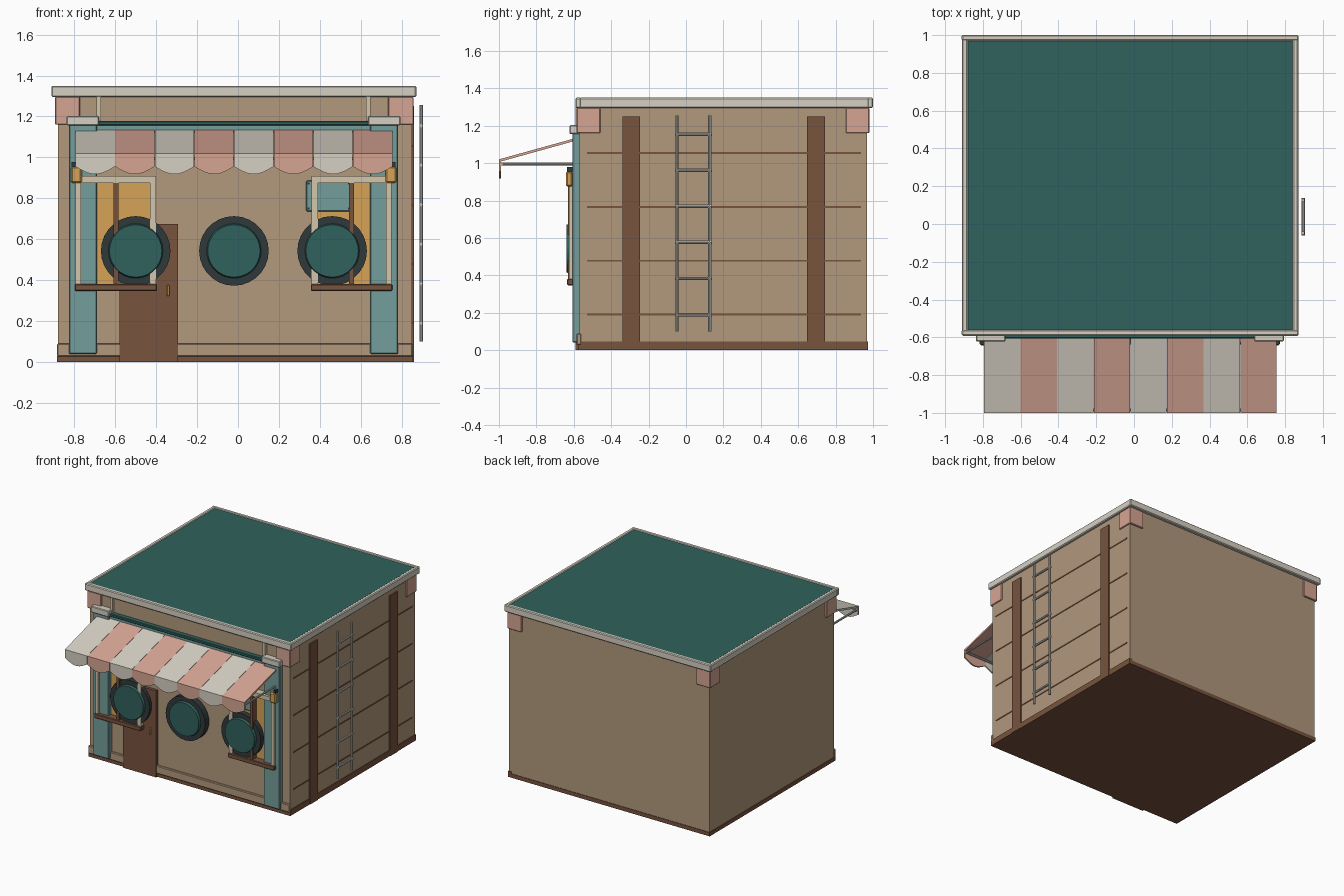
import bpy, bmesh, math
from mathutils import Vector

if "Cube" in bpy.data.objects:
    bpy.data.objects.remove(bpy.data.objects["Cube"])


def mat(name, r, g, b):
    m = bpy.data.materials.new(name)
    lin = [((c / 255 + 0.055) / 1.055) ** 2.4 for c in (r, g, b)]
    m.diffuse_color = (*lin, 1)
    m.use_nodes = True
    m.node_tree.nodes["Principled BSDF"].inputs["Base Color"].default_value = m.diffuse_color
    return m


TAN = mat("tan plaster", 178, 152, 125)
WHITE = mat("off white", 214, 208, 196)
PINK = mat("salmon pink", 214, 165, 147)
TEAL = mat("light teal", 116, 157, 155)
DEEP = mat("deep teal", 48, 97, 93)
BROWN = mat("wood brown", 120, 83, 62)
GOLD = mat("amber", 214, 163, 87)
DARK = mat("charcoal", 48, 56, 58)
CREAM = mat("cream", 212, 199, 172)
GREY = mat("pale metal", 190, 190, 184)


def finish(name, bm, m):
    bmesh.ops.recalc_face_normals(bm, faces=bm.faces)
    me = bpy.data.meshes.new(name)
    bm.to_mesh(me)
    bm.free()
    me.materials.append(m)
    ob = bpy.data.objects.new(name, me)
    bpy.context.collection.objects.link(ob)
    return ob


def box(name, x, y, z, m, bevel=0):
    bm = bmesh.new()
    bmesh.ops.create_cube(bm, size=1)
    for v in bm.verts:
        v.co = [(a + b) / 2 + c * (b - a) for (a, b), c in zip((x, y, z), v.co)]
    ob = finish(name, bm, m)
    if bevel:
        b = ob.modifiers.new("bevel", 'BEVEL')
        b.width, b.segments = bevel, 1
    return ob


def rod(name, p, q, r, m, sides=8, r2=None):
    p, q = Vector(p), Vector(q)
    bm = bmesh.new()
    bmesh.ops.create_cone(bm, cap_ends=True, segments=sides, radius1=r,
                          radius2=r if r2 is None else r2, depth=(q - p).length)
    rot = (q - p).to_track_quat('Z', 'Y')
    for v in bm.verts:
        v.co = rot @ v.co + (p + q) / 2
    return finish(name, bm, m)


def prism(name, pts, a, b, axis, m):
    """Extrude a closed outline along x (points are y,z) or y (points are x,z)."""
    bm = bmesh.new()
    def place(p, t):
        return (t, p[0], p[1]) if axis == 'x' else (p[0], t, p[1])
    f = bm.faces.new([bm.verts.new(place(p, a)) for p in pts])
    ext = bmesh.ops.extrude_face_region(bm, geom=[f])
    for v in ext['geom']:
        if isinstance(v, bmesh.types.BMVert):
            v.co['xyz'.index(axis)] = b
    return finish(name, bm, m)


# Walls and base
box("walls", (-0.88, 0.85), (-0.57, 0.968), (0.03, 1.33), TAN)
box("base", (-0.885, 0.856), (-0.578, 0.972), (0, 0.03), BROWN)
box("side_base_strip", (0.83, 0.856), (-0.56, 0.972), (0.03, 0.045), BROWN)
box("front_plinth", (-0.884, 0.854), (-0.586, -0.56), (0.028, 0.09), TAN, 0.005)

# Roof slab, rim and corner blocks
box("roof_slab", (-0.88, 0.84), (-0.56, 0.97), (1.30, 1.346), DEEP)
for n, x, y in (("front", (-0.912, 0.872), (-0.592, -0.56)),
                ("back", (-0.912, 0.872), (0.97, 1.0)),
                ("left", (-0.91, -0.88), (-0.57, 0.98)),
                ("right", (0.84, 0.87), (-0.57, 0.98))):
    box("roof_rim_" + n, x, y, (1.295, 1.35), WHITE, 0.006)
for x in ((-0.894, -0.773), (0.733, 0.858)):
    for y in ((-0.585, -0.458), (0.855, 0.98)):
        box("corner_block", x, y, (1.16, 1.296), PINK, 0.004)

# Right wall timbers and plank grooves
for y in ((-0.34, -0.245), (0.648, 0.742)):
    box("side_timber", (0.83, 0.86), y, (0.0, 1.25), BROWN)
for z in (0.19, 0.478, 0.766, 1.055):
    box("side_strip", (0.84, 0.853), (-0.53, 0.935), (z - 0.005, z + 0.005), BROWN)

# Ladder
for y in (-0.048, 0.126):
    rod("ladder_rail", (0.895, y, 0.1), (0.895, y, 1.255), 0.009, GREY)
for i in range(6):
    z = 0.19 + i * 0.193
    rod("ladder_rung", (0.895, -0.06, z), (0.895, 0.138, z), 0.009, GREY)

# Front columns with caps and short posts above
for x0, x1, p in ((-0.827, -0.69, -0.68), (0.646, 0.783, 0.637)):
    box("front_column", (x0, x1), (-0.608, -0.56), (0.04, 1.16), TEAL, 0.005)
    box("column_cap", (x0 - 0.01, x1 + 0.01), (-0.622, -0.56), (1.155, 1.203), WHITE, 0.005)
    box("upper_post", (p - 0.011, p + 0.011), (-0.59, -0.56), (1.17, 1.297), CREAM)

# Beam over the awning
box("front_beam", (-0.80, 0.76), (-0.592, -0.56), (1.12, 1.16), TEAL)
box("beam_top", (-0.69, 0.64), (-0.606, -0.56), (1.156, 1.178), DEEP, 0.004)

# Awning: eight sloped stripes, each with a scalloped flap
X0, W = -0.795, 0.1938
slope = [(-0.575, 1.138), (-1.0, 1.02), (-1.0, 1.006), (-0.575, 1.124)]
for i in range(8):
    a, b = X0 + i * W + 0.001, X0 + (i + 1) * W - 0.001
    m = PINK if i % 2 else WHITE
    prism("awning_stripe", slope, a, b, 'x', m)
    flap = [(a, 1.015), (b, 1.015)]
    for k in range(13):
        t = k / 12
        flap.append((b + (a - b) * t, 0.955 - 0.037 * math.sin(math.pi * t)))
    prism("awning_flap", flap, -1.0, -0.988, 'y', m)
for x in (-0.785, 0.747):
    rod("awning_arm", (x, -0.99, 0.995), (x, -0.57, 0.995), 0.008, GREY)
rod("awning_front_bar", (X0, -0.985, 0.995), (0.755, -0.985, 0.995), 0.008, GREY)

# Lanterns
for x, s in ((-0.79, -1), (0.747, 1)):
    box("lantern", (x - 0.027, x + 0.027), (-0.642, -0.606), (0.875, 0.955), GOLD, 0.008)
    box("lantern_bracket", (x + s * 0.014 - 0.009, x + s * 0.014 + 0.009),
        (-0.637, -0.60), (0.953, 0.978), DARK)

# Windows: glowing panel, frame, mullion and sill
windows = ((-0.793, -0.768, -0.43, -0.40, -0.70, -0.415, -0.597),
           (0.724, 0.75, 0.36, 0.392, 0.375, 0.66, 0.555))
for a0, a1, b0, b1, g0, g1, mx in windows:
    lo, hi = min(a0, b0), max(a1, b1)
    box("window_glow", (g0, g1), (-0.579, -0.56), (0.37, 0.88), GOLD)
    for p in ((a0, a1), (b0, b1)):
        box("window_post", p, (-0.626, -0.565), (0.37, 0.89), CREAM)
    box("window_head", (lo, hi), (-0.628, -0.565), (0.876, 0.91), CREAM)
    box("window_mullion", (mx - 0.012, mx + 0.012), (-0.63, -0.565), (0.37, 0.876), BROWN)
    box("window_sill", (lo - 0.004, hi + 0.004), (-0.636, -0.565), (0.347, 0.381), BROWN, 0.004)

# Wall box behind the right window frame
box("wall_box", (0.332, 0.555), (-0.598, -0.56), (0.735, 0.887), TEAL, 0.006)
for x in (0.345, 0.542):
    for z in (0.75, 0.872):
        rod("wall_box_screw", (x, -0.597, z), (x, -0.602, z), 0.006, DARK)

# Door and handle
box("door", (-0.578, -0.293), (-0.592, -0.56), (0.0, 0.675), BROWN)
box("door_handle", (-0.347, -0.335), (-0.606, -0.59), (0.322, 0.376), GOLD, 0.003)

# Round panels on the front
for x in (-0.50, -0.02, 0.46):
    rod("round_rim", (x, -0.56, 0.543), (x, -0.62, 0.543), 0.17, DARK, 28)
    rod("round_face", (x, -0.615, 0.543), (x, -0.638, 0.543), 0.135, DEEP, 28, 0.128)
